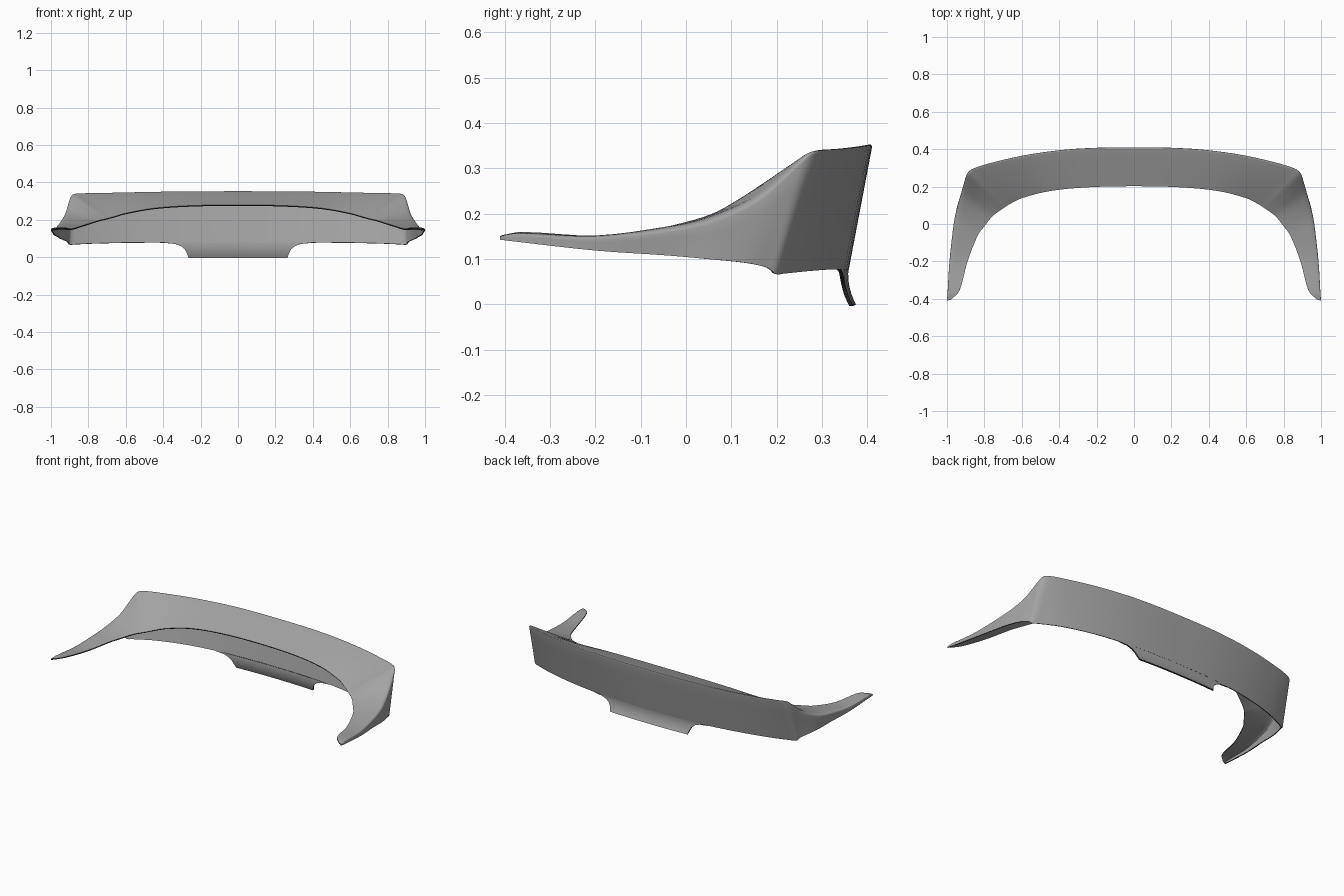
import bpy
import bmesh
import math
from mathutils import Vector

cube = bpy.data.objects.get("Cube")
if cube:
    bpy.data.objects.remove(cube, do_unlink=True)


def make_paint(name, value):
    material = bpy.data.materials.new(name)
    material.use_nodes = True
    color = (value, value, value, 1)
    material.diffuse_color = color
    material.node_tree.nodes["Principled BSDF"].inputs["Base Color"].default_value = color
    return material


# Grey skin and a dark cut edge
PAINTS = [make_paint("grey_paint", .367), make_paint("dark_edge", .025)]

# Left half, centre to tip: inner edge of the deck, outer fold, lower edge of the skirt
STATIONS = [
    ((0, .202, .28), (0, .412, .356), (0, .359, .077)),
    ((.25, .196, .276), (.3, .405, .355), (.3, .349, .077)),
    ((.45, .176, .262), (.55, .376, .351), (.55, .315, .077)),
    ((.6, .138, .235), (.75, .333, .347), (.75, .264, .073)),
    ((.67, .103, .215), (.865, .297, .345), (.87, .215, .068)),
    ((.7, .083, .207), (.89, .275, .339), (.902, .198, .067)),
    ((.73, .063, .2), (.905, .235, .304), (.913, .18, .081)),
    ((.76, .038, .192), (.925, .16, .241), (.935, .13, .092)),
    ((.8, -.012, .179), (.953, .06, .195), (.955, .05, .1)),
    ((.835, -.06, .168), (.968, -.02, .176), (.965, -.04, .108)),
    ((.89, -.2, .152), (.987, -.2, .152), (.985, -.2, .119)),
    ((.935, -.36, .16), (.997, -.37, .157), (.997, -.37, .138)),
    ((.98, -.405, .153), (1, -.41, .151), (1, -.41, .143)),
]


def smooth_path(points, steps):
    """Spline through the points, mirrored at the centre for a level start."""
    pts = [Vector(p) for p in points]
    first = pts[1].copy()
    first.x = -first.x
    pts = [first] + pts + [pts[-1] * 2 - pts[-2]]
    path = []
    for a, b, c, d in zip(pts, pts[1:], pts[2:], pts[3:]):
        # tangents scaled by chord length avoid overshoot at uneven spacing
        ab, bc, cd = (b - a).length, (c - b).length, (d - c).length
        m0 = (c - a) / (ab + bc) * bc
        m1 = (d - b) / (bc + cd) * bc
        for k in range(steps):
            t = k / steps
            path.append(b * (2*t**3 - 3*t**2 + 1) + m0 * (t**3 - 2*t**2 + t)
                        + c * (3*t**2 - 2*t**3) + m1 * (t**3 - t**2))
    path.append(pts[-2])
    return path


def cross_section(inner, fold, lower):
    """Deck, softened fold and skirt at one station."""
    blend = min(max((.3 - fold.y) / .35, 0), 1)
    a = fold.lerp(inner, .06 + .25 * blend)
    b = fold.lerp(lower, .04 + .2 * blend)
    row = [inner.lerp(a, k / 4) for k in range(4)]
    for k in range(6):
        t = k / 5
        row.append(a.lerp(fold, t).lerp(fold.lerp(b, t), t))
    return row + [b.lerp(lower, k / 4) for k in range(1, 5)]


def build_shell(name, rows, thickness):
    """Skin a half grid, mirror it and give it thickness inward, with a dark rim."""
    bm = bmesh.new()
    grid = [[bm.verts.new(p) for p in row] for row in rows]
    for r, s in zip(grid, grid[1:]):
        for j in range(len(r) - 1):
            bm.faces.new((r[j], s[j], s[j + 1], r[j + 1]))
    mesh = bpy.data.meshes.new(name)
    bm.to_mesh(mesh)
    bm.free()
    for paint in PAINTS:
        mesh.materials.append(paint)
    obj = bpy.data.objects.new(name, mesh)
    bpy.context.collection.objects.link(obj)
    mirror = obj.modifiers.new("mirror", "MIRROR")
    mirror.use_clip = True
    solid = obj.modifiers.new("thickness", "SOLIDIFY")
    solid.thickness = thickness
    solid.offset = -1
    solid.material_offset_rim = 1
    bpy.ops.object.select_all(action="DESELECT")
    obj.select_set(True)
    bpy.context.view_layer.objects.active = obj
    for modifier in ("mirror", "thickness"):
        bpy.ops.object.modifier_apply(modifier=modifier)
    bpy.ops.object.shade_smooth_by_angle(angle=math.radians(40))


# Wing shell: deck, rear skirt and swept side tails
paths = [smooth_path(line, 4) for line in zip(*STATIONS)]
build_shell("wing_shell", [cross_section(*s) for s in zip(*paths)], .006)

# Centre tab curling out of the rear skirt, with flared upper corners
lip = [(0, 0), (.09, 0), (.18, 0), (.265, 0), (.272, .022), (.285, .045),
       (.305, .06), (.335, .071), (.39, .076)]
tab_rows = []
for x, bottom in lip:
    row = []
    for k in range(9):
        z = .078 + (bottom - .078) * k / 8
        drop = 1 - z / .078
        row.append((x, .3584 - .11 * x * x - .008 * drop + .0245 * drop ** 2, z))
    tab_rows.append(row)
build_shell("centre_tab", tab_rows, .008)
